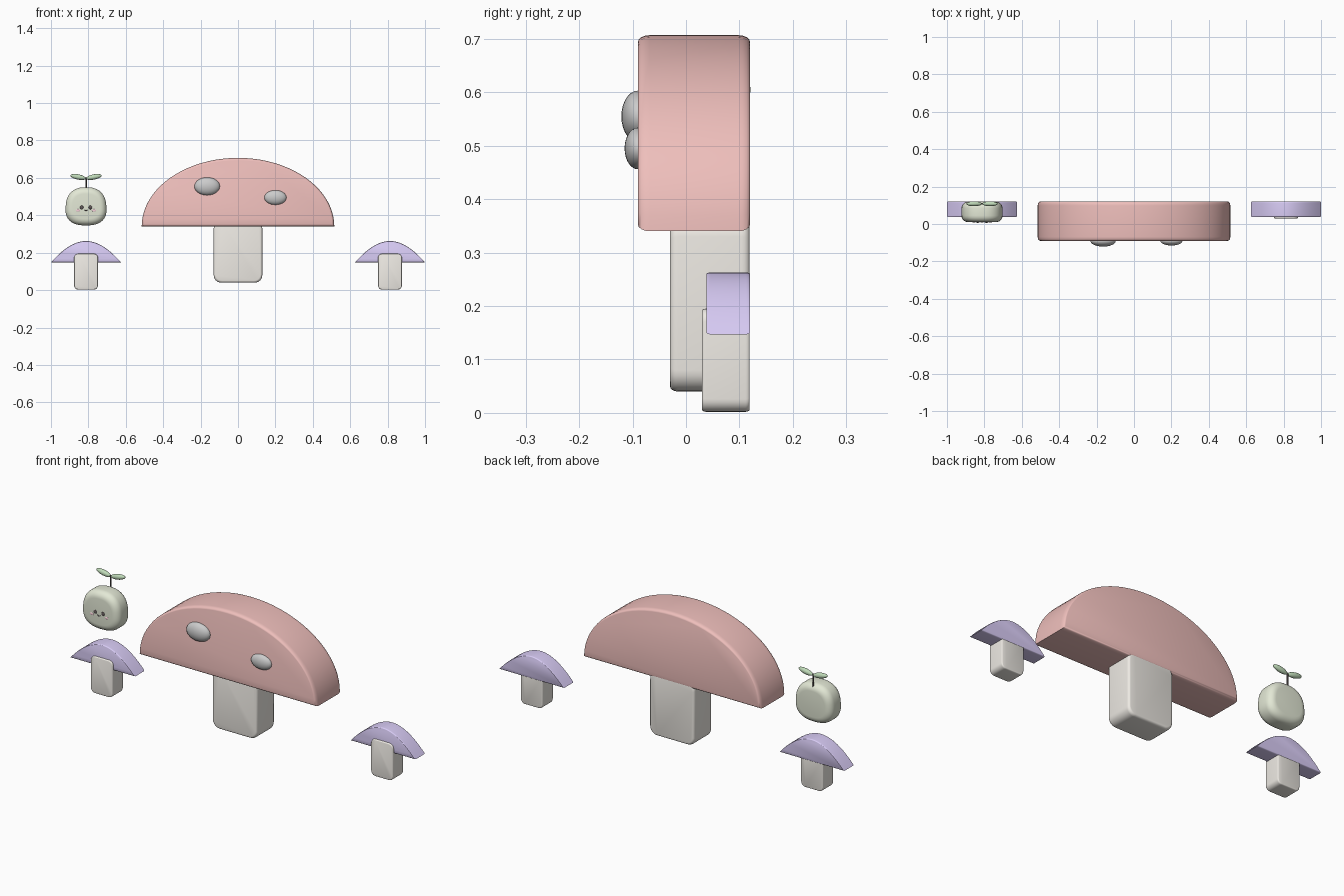
import bpy, bmesh
from math import sin, cos, pi, radians, copysign

if "Cube" in bpy.data.objects:
    bpy.data.objects.remove(bpy.data.objects["Cube"])

def mat(name, r, g, b):
    m = bpy.data.materials.new(name)
    m.diffuse_color = (r, g, b, 1)
    m.use_nodes = True
    m.node_tree.nodes["Principled BSDF"].inputs["Base Color"].default_value = m.diffuse_color
    return m

RED = mat("cap_red", .86, .52, .50)
CREAM = mat("stem_cream", .86, .83, .78)
PURPLE = mat("cap_purple", .70, .61, .93)
PALE = mat("body_pale_green", .77, .81, .67)
LEAF = mat("leaf_green", .52, .70, .48)
DARK = mat("dark", .12, .10, .10)
PINK = mat("cheek_pink", .95, .65, .72)

def finish(ob, m, angle=35):
    if m:
        ob.data.materials.append(m)
    bpy.ops.object.select_all(action='DESELECT')
    ob.select_set(True)
    bpy.context.view_layer.objects.active = ob
    bpy.ops.object.shade_smooth_by_angle(angle=radians(angle))
    return ob

def slab(name, pts, y0, y1, inset, depth, m, steps=4):
    """Extrude an x-z outline along y with rounded front and back rims."""
    xs, zs = [p[0] for p in pts], [p[1] for p in pts]
    cx, cz = (min(xs) + max(xs)) / 2, (min(zs) + max(zs)) / 2
    hx, hz = (max(xs) - min(xs)) / 2, (max(zs) - min(zs)) / 2
    rim = [(depth * (1 - sin(t)), inset * (1 - cos(t)))
           for t in (pi / 2 * (1 - i / steps) for i in range(steps + 1))]
    rings = [(y0 + d, i) for d, i in rim] + [(y1 - d, i) for d, i in reversed(rim)]
    bm = bmesh.new()
    loops = [[bm.verts.new((cx + (x - cx) * (1 - i / hx), y, cz + (z - cz) * (1 - i / hz)))
              for x, z in pts] for y, i in rings]
    n = len(pts)
    for a, b in zip(loops, loops[1:]):
        for k in range(n):
            bm.faces.new((a[k], a[(k + 1) % n], b[(k + 1) % n], b[k]))
    bm.faces.new(loops[0])
    bm.faces.new(loops[-1])
    bmesh.ops.recalc_face_normals(bm, faces=bm.faces)
    me = bpy.data.meshes.new(name)
    bm.to_mesh(me)
    bm.free()
    ob = bpy.data.objects.new(name, me)
    bpy.context.collection.objects.link(ob)
    return finish(ob, m)

def rounded_rect(cx, hx, z0, z1, r, n=6):
    pts = []
    for q, (x, z) in enumerate([(cx + hx - r, z1 - r), (cx - hx + r, z1 - r),
                                (cx - hx + r, z0 + r), (cx + hx - r, z0 + r)]):
        for i in range(n + 1):
            t = pi / 2 * (q + i / n)
            pts.append((x + r * cos(t), z + r * sin(t)))
    return pts

def ball(name, loc, size, m, tilt=0):
    bpy.ops.mesh.primitive_uv_sphere_add(segments=24, ring_count=14, radius=1, location=loc,
                                         rotation=(0, tilt, 0))
    ob = bpy.context.object
    ob.name = name
    ob.scale = size
    return finish(ob, m, 60)

# Large mushroom
dome = [(.515 * cos(pi * i / 40), .34 + .367 * sin(pi * i / 40)) for i in range(41)]
slab("large_cap", dome, -.09, .12, .013, .022, RED)
slab("large_stem", rounded_rect(0, .13, .04, .37, .04), -.03, .119, .01, .015, CREAM)
ball("cap_spot_left", (-.165, -.09, .555), (.068, .031, .048), None)
ball("cap_spot_right", (.20, -.09, .495), (.059, .025, .039), None)

# Small mushrooms, one on each side
for side, s in (("left", -1), ("right", 1)):
    c = s * .8125
    arc = []
    for i in range(25):
        u = 1 - i / 12
        arc.append((c + .1875 * u, .147 + .116 * (1 - abs(u) ** 1.9)))
    slab("small_cap_" + side, arc, .038, .12, .004, .008, PURPLE)
    slab("small_stem_" + side, rounded_rect(c, .064, .002, .195, .024),
         .03, .119, .004, .008, CREAM)

# Sprout body: squarish outline, wider low down
X = -.8125
body = []
for i in range(48):
    t = 2 * pi * i / 48
    a, b = cos(t), sin(t)
    x = copysign(abs(a) ** .8, a)
    z = copysign(abs(b) ** .8, b)
    body.append((X + .109 * x * (1 - .07 * z), .448 + .102 * z))
slab("sprout_body", body, .01, .119, .035, .035, PALE, 6)

# Sprout stalk and leaves
bpy.ops.mesh.primitive_cylinder_add(vertices=12, radius=.004, depth=.07, location=(X, .108, .567))
bpy.context.object.name = "sprout_stalk"
finish(bpy.context.object, DARK)
for side, s in (("left", -1), ("right", 1)):
    ball("leaf_" + side, (X + s * .042, .108, .605), (.042, .013, .014), LEAF, -s * .2)
    # Face details
    ball("eye_" + side, (X + s * .023, .01, .442), (.009, .004, .010), DARK)
    ball("cheek_" + side, (X + s * .043, .011, .426), (.011, .003, .007), PINK)

# Mouth
bpy.ops.mesh.primitive_torus_add(major_radius=.007, minor_radius=.002, major_segments=16,
                                 minor_segments=6, location=(X, .009, .432),
                                 rotation=(pi / 2, 0, 0))
mouth = bpy.context.object
mouth.name = "mouth"
bm = bmesh.new()
bm.from_mesh(mouth.data)
bmesh.ops.delete(bm, geom=[v for v in bm.verts if v.co.y > .001], context='VERTS')
bm.to_mesh(mouth.data)
bm.free()
finish(mouth, DARK)
